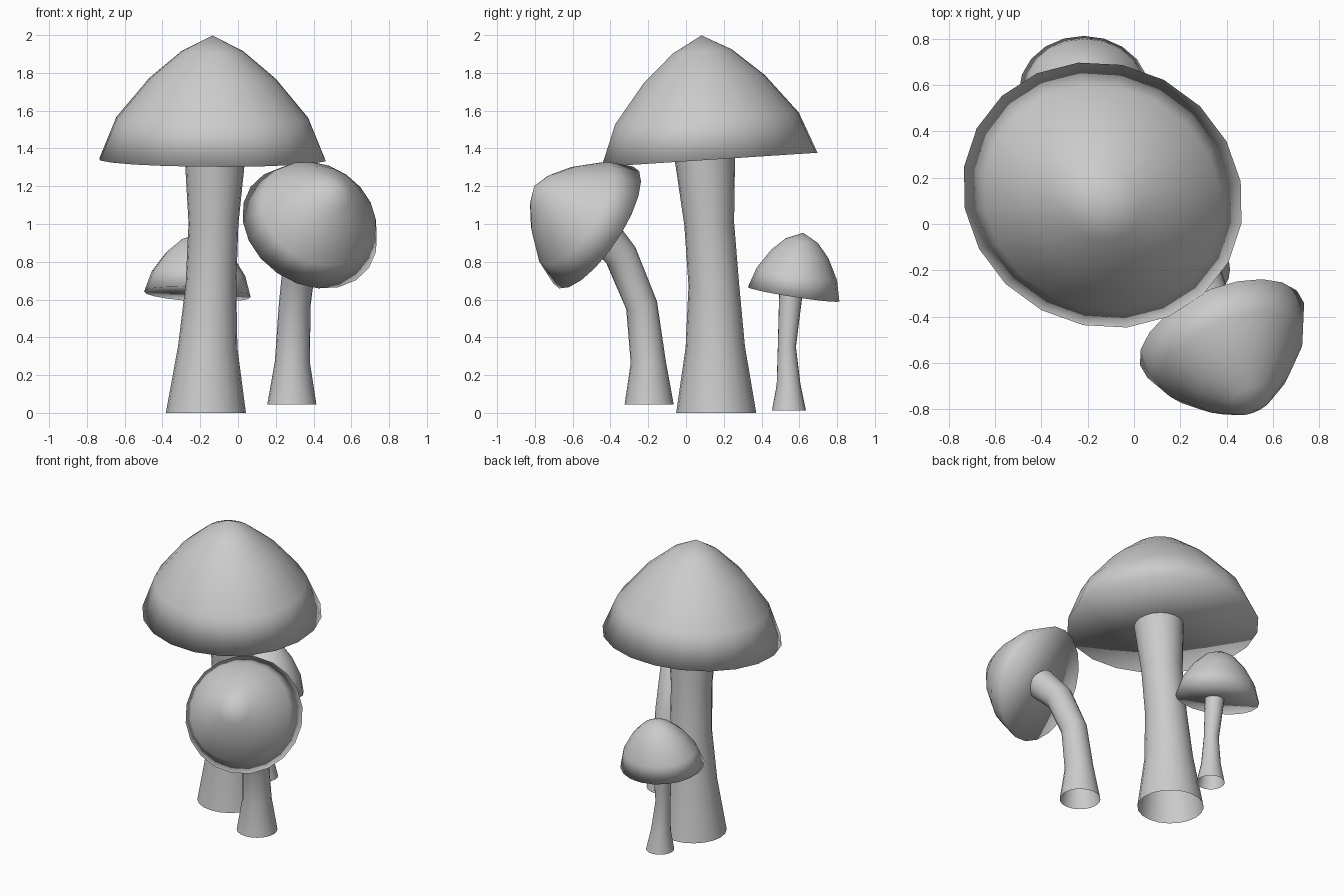
import bpy, bmesh, math
from mathutils import Vector, Matrix

if "Cube" in bpy.data.objects:
    bpy.data.objects.remove(bpy.data.objects["Cube"])

SIDES = 20
# cap profile: (radius, height) as fractions, rim to near tip
PROFILE = [(1, 0), (0.85, 0.333), (0.56, 0.65), (0.273, 0.871)]


def finish(bm, name):
    bmesh.ops.recalc_face_normals(bm, faces=bm.faces)
    for f in bm.faces:
        f.smooth = True
    me = bpy.data.meshes.new(name)
    bm.to_mesh(me)
    bm.free()
    ob = bpy.data.objects.new(name, me)
    bpy.context.collection.objects.link(ob)
    return ob


def bridge(bm, rings):
    for a, b in zip(rings, rings[1:]):
        for i in range(SIDES):
            j = (i + 1) % SIDES
            bm.faces.new((a[i], a[j], b[j], b[i]))


def cap(name, centre, axis, radii, height, turn=0, fullness=1.0):
    """Lathed bell with a closed underside, leaned along axis."""
    rot = Vector((0, 0, 1)).rotation_difference(Vector(axis)).to_matrix().to_4x4()
    mat = Matrix.Translation(centre) @ rot @ Matrix.Rotation(math.radians(turn), 4, 'Z')
    bm = bmesh.new()
    rings = []
    for r, h in PROFILE:
        r = r ** fullness
        rings.append([bm.verts.new(mat @ Vector((
            radii[0] * r * math.cos(2 * math.pi * i / SIDES),
            radii[1] * r * math.sin(2 * math.pi * i / SIDES),
            h * height))) for i in range(SIDES)])
    bridge(bm, rings)
    tip = bm.verts.new(mat @ Vector((0, 0, height)))
    under = bm.verts.new(mat @ Vector((0, 0, 0)))
    for ring, pole in ((rings[-1], tip), (rings[0], under)):
        for i in range(SIDES):
            bm.faces.new((ring[i], ring[(i + 1) % SIDES], pole))
    return finish(bm, name)


def stem(name, path):
    """Open tube through (x, y, z, radius) stations."""
    pts = [Vector(p[:3]) for p in path]
    bm = bmesh.new()
    rings = []
    for k, p in enumerate(pts):
        if k == 0:
            t = Vector((0, 0, 1))
        else:
            t = (pts[min(k + 1, len(pts) - 1)] - pts[k - 1]).normalized()
        rot = Vector((0, 0, 1)).rotation_difference(t)
        rings.append([bm.verts.new(p + rot @ Vector((
            path[k][3] * math.cos(2 * math.pi * i / SIDES),
            path[k][3] * math.sin(2 * math.pi * i / SIDES), 0)))
            for i in range(SIDES)])
    bridge(bm, rings)
    return finish(bm, name)


# large mushroom
cap("large_cap", (-0.135, 0.125, 1.34), (0, -0.065, 1), (0.616, 0.564), 0.66, turn=-28)
stem("large_stem", [(-0.17, 0.16, 0, 0.212), (-0.16, 0.155, 0.35, 0.157),
                    (-0.143, 0.147, 0.68, 0.134), (-0.13, 0.123, 1.0, 0.132),
                    (-0.122, 0.1, 1.35, 0.16)])

# leaning mushroom at the front right
cap("leaning_cap", (0.38, -0.475, 0.982), (0.34, -0.78, 0.52), (0.38, 0.38), 0.42)
stem("leaning_stem", [(0.285, -0.195, 0.045, 0.13), (0.288, -0.2, 0.27, 0.093),
                      (0.3, -0.235, 0.57, 0.084), (0.33, -0.345, 0.835, 0.088),
                      (0.38, -0.47, 0.98, 0.1)])

# small mushroom at the back
cap("small_cap", (-0.215, 0.57, 0.628), (0.05, 0.153, 0.985), (0.2825, 0.245), 0.33,
    fullness=0.8)
stem("small_stem", [(-0.18, 0.545, 0.013, 0.09), (-0.185, 0.543, 0.15, 0.063),
                    (-0.195, 0.534, 0.35, 0.048), (-0.205, 0.555, 0.63, 0.062)])
